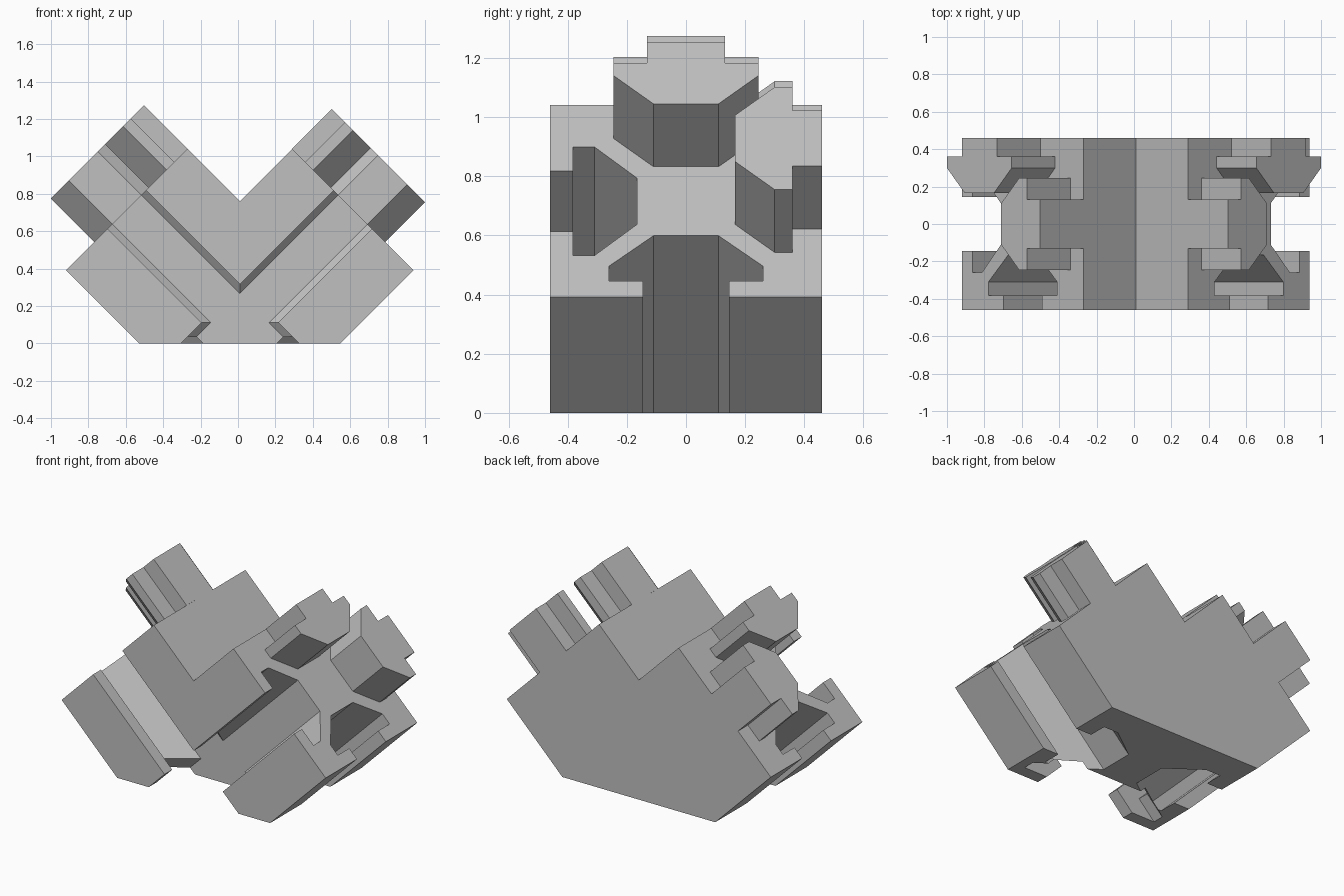
import bpy, bmesh, math

if "Cube" in bpy.data.objects:
    bpy.data.objects.remove(bpy.data.objects["Cube"])

XC = 0.01                      # x of the mitre line
V_IN, V_OUT = 0.76, -0.538     # inner and outer edges of each arm, as z - |x|
VC = (V_IN + V_OUT) / 2        # centre line of an arm
U_END = 1.32                   # end of the profile, as z + |x|
HALF = 0.46
R2 = math.sqrt(2)

metal = bpy.data.materials.new("grey_metal")
metal.diffuse_color = (0.53, 0.53, 0.53, 1)
metal.use_nodes = True
metal.node_tree.nodes["Principled BSDF"].inputs["Base Color"].default_value = metal.diffuse_color


def to_world(side, u, v, y):
    """u runs along an arm, v across it towards the inside of the V."""
    return (XC + side * (u - v) / 2, y, (u + v) / 2)


def prism(name, start, end):
    """Solid between two matching outlines."""
    bm = bmesh.new()
    a = [bm.verts.new(p) for p in start]
    b = [bm.verts.new(p) for p in end]
    bm.faces.new(a)
    bm.faces.new(b[::-1])
    for i in range(len(a)):
        j = (i + 1) % len(a)
        bm.faces.new((a[j], a[i], b[i], b[j]))
    bmesh.ops.recalc_face_normals(bm, faces=bm.faces)
    me = bpy.data.meshes.new(name)
    bm.to_mesh(me)
    bm.free()
    me.materials.append(metal)
    ob = bpy.data.objects.new(name, me)
    bpy.context.collection.objects.link(ob)
    return ob


def tee(mouth, wide, d_wide, d_lip, top):
    """T-slot outline as (across, depth from the profile centre)."""
    right = [(0.11, 0.165), (wide, d_wide), (wide, d_lip), (mouth, d_lip), (mouth, top)]
    return right + [(-s, d) for s, d in reversed(right)]


# which side of the profile an outline opens to -> (v, y)
FACING = {
    "front": lambda s, d: (VC + s * R2, -d),
    "back": lambda s, d: (VC + s * R2, d),
    "inner": lambda s, d: (VC + d * R2, s),
    "outer": lambda s, d: (VC - d * R2, s),
}


def bar(name, side, facing, outline, u0, u1):
    pts = [FACING[facing](s, d) for s, d in outline]
    return prism(name, [to_world(side, u0, v, y) for v, y in pts],
                 [to_world(side, u1, v, y) for v, y in pts])


# V-shaped body with mitred arms and a flat foot
edge = [(XC + V_OUT, 0), (XC - V_OUT, 0)]
for side, order in ((1, (V_OUT, V_IN)), (-1, (V_IN, V_OUT))):
    for v in order:
        x, _, z = to_world(side, U_END, v, 0)
        edge.append((x, z))
    if side == 1:
        edge.append((XC, V_IN))
body = prism("corner_body", [(x, -HALF, z) for x, z in edge],
             [(x, HALF, z) for x, z in edge])

# open T-slots along the front and outer sides of both arms
slot = tee(0.145, 0.26, 0.31, 0.382, 0.6)
cutters = []
for side in (-1, 1):
    for facing in ("front", "outer"):
        cut = bar("slot_cutter", side, facing, slot, -0.9, 1.6)
        cut.hide_render = True
        cutters.append(cut)
        mod = body.modifiers.new("slot", 'BOOLEAN')
        mod.operation = 'DIFFERENCE'
        mod.solver = 'EXACT'
        mod.object = cut
bpy.context.view_layer.update()
done = bpy.data.meshes.new_from_object(
    body.evaluated_get(bpy.context.evaluated_depsgraph_get()))
body.modifiers.clear()
body.data = done
for cut in cutters:
    bpy.data.objects.remove(cut)

# tongues sticking out of the inner and back sides of both arms
tongue = tee(0.132, 0.245, 0.30, 0.36, HALF)
for side, label, u_tip in ((-1, "left", 1.785), (1, "right", 1.745)):
    for facing in ("inner", "back"):
        bar(f"{label}_{facing}_tongue", side, facing, tongue, U_END, u_tip)
